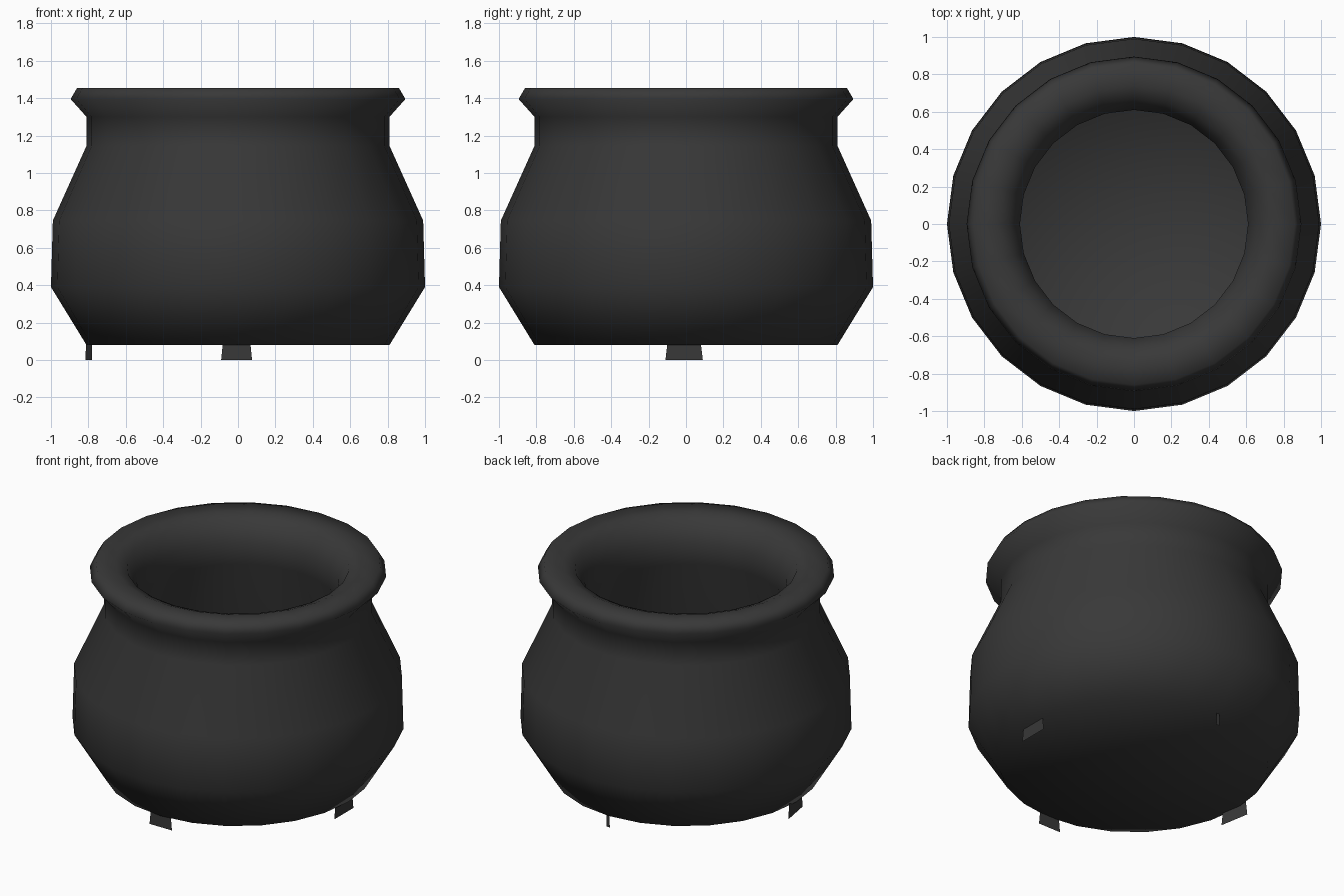
import bpy, math

if "Cube" in bpy.data.objects:
    bpy.data.objects.remove(bpy.data.objects["Cube"])

SIDES = 24


def make_object(name, verts, faces, smooth=False):
    mesh = bpy.data.meshes.new(name)
    mesh.from_pydata(verts, [], faces)
    for p in mesh.polygons:
        p.use_smooth = smooth
    mat = iron
    mesh.materials.append(mat)
    obj = bpy.data.objects.new(name, mesh)
    bpy.context.collection.objects.link(obj)
    return obj


def lathe(name, profile, z_start, z_end):
    """Revolve (radius, z) points, closing both ends with a fan to the axis."""
    verts, faces = [], []
    for r, z in profile:
        for i in range(SIDES):
            a = 2 * math.pi * i / SIDES
            verts.append((r * math.cos(a), r * math.sin(a), z))
    first = len(verts)
    verts += [(0, 0, z_start), (0, 0, z_end)]
    last = (len(profile) - 1) * SIDES
    for i in range(SIDES):
        j = (i + 1) % SIDES
        for k in range(len(profile) - 1):
            a, b = k * SIDES, (k + 1) * SIDES
            faces.append((a + i, a + j, b + j, b + i))
        faces.append((first, j, i))
        faces.append((first + 1, last + i, last + j))
    return make_object(name, verts, faces, smooth=True)


def foot(name, p, q, taper=0.06):
    """Thin upright plate between two ground points, slightly narrower on top."""
    (x1, y1), (x2, y2) = p, q
    dx, dy = (x2 - x1) * taper, (y2 - y1) * taper
    verts = [(x1, y1, 0), (x2, y2, 0),
             (x2 - dx, y2 - dy, 0.10), (x1 + dx, y1 + dy, 0.10)]
    return make_object(name, verts, [(0, 1, 2, 3)])


iron = bpy.data.materials.new("dark_iron")
iron.diffuse_color = (0.04, 0.04, 0.04, 1)
iron.use_nodes = True
iron.node_tree.nodes["Principled BSDF"].inputs["Base Color"].default_value = iron.diffuse_color

# Pot: outer wall, rolled rim, then inner wall down to the inner floor
lathe("pot_body", [
    (0.81, 0.08), (1.00, 0.39), (0.99, 0.745), (0.81, 1.145), (0.81, 1.30),
    (0.895, 1.395), (0.86, 1.455), (0.74, 1.453), (0.67, 1.425), (0.61, 1.30),
    (0.61, 1.16), (0.78, 0.74), (0.79, 0.45), (0.66, 0.28)],
    0.08, 0.26)

# Four plate feet around the base
foot("front_foot", (-0.09, -0.80), (0.075, -0.80))
foot("right_foot", (0.785, -0.11), (0.785, 0.09))
foot("left_foot", (-0.78, -0.11), (-0.815, 0.09))
foot("back_foot", (0.0, 0.80), (0.025, 0.80))
